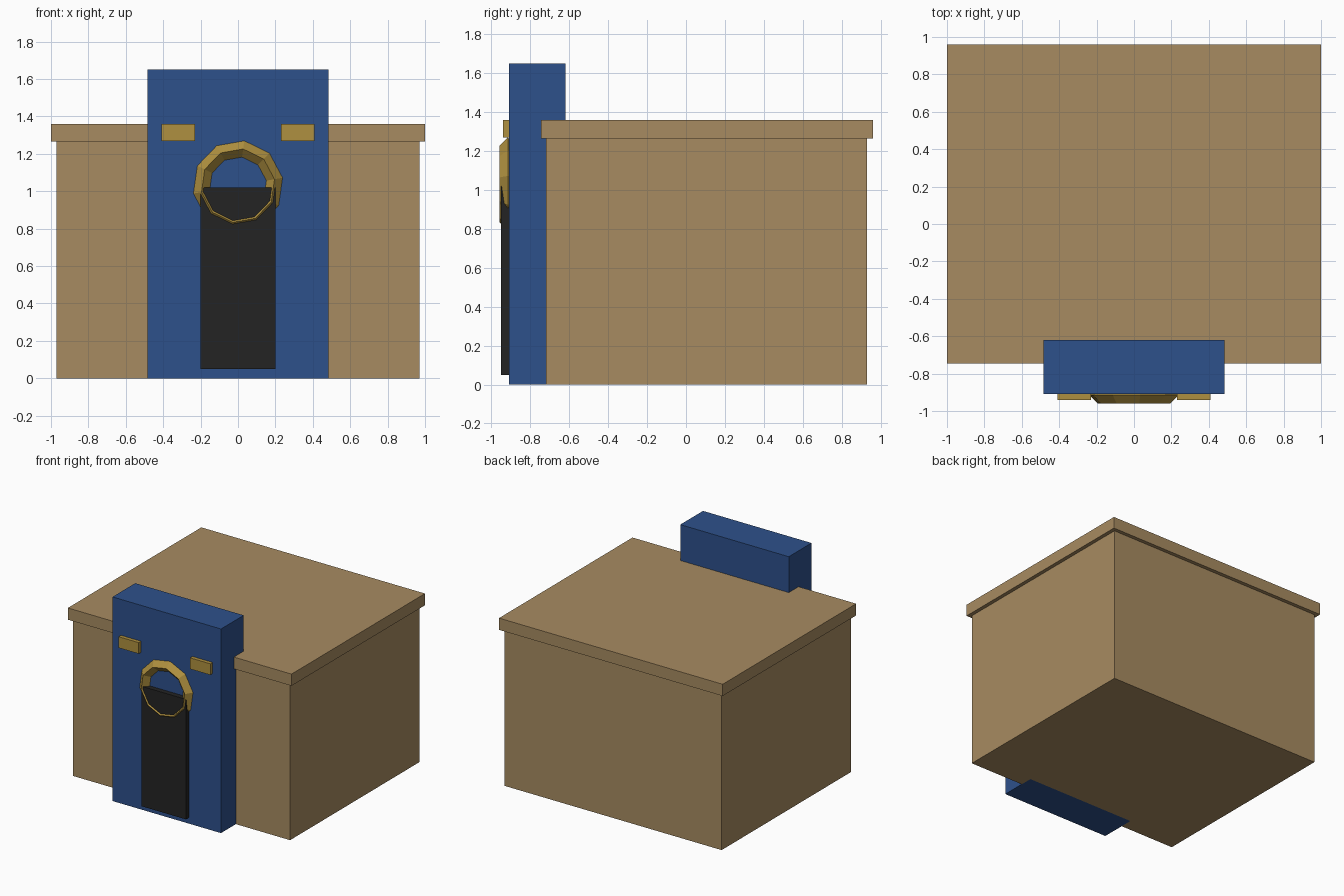
import bpy
from math import cos, sin, radians, tau

default = bpy.data.objects.get("Cube")
if default:
    bpy.data.objects.remove(default, do_unlink=True)


def material(name, rgb):
    mat = bpy.data.materials.new(name)
    mat.use_nodes = True
    color = (*rgb, 1)
    mat.diffuse_color = color
    bsdf = next(n for n in mat.node_tree.nodes if n.type == "BSDF_PRINCIPLED")
    bsdf.inputs["Base Color"].default_value = color
    return mat


tan = material("tan_wall", (0.39, 0.26, 0.12))
blue = material("blue_front", (0.027, 0.082, 0.26))
black = material("black_door", (0.017, 0.017, 0.017))
gold = material("gold_trim", (0.43, 0.28, 0.05))


def mesh_object(name, verts, faces, mat):
    mesh = bpy.data.meshes.new(name)
    mesh.from_pydata(verts, [], faces)
    mesh.materials.append(mat)
    obj = bpy.data.objects.new(name, mesh)
    bpy.context.collection.objects.link(obj)
    return obj


def box(name, xs, ys, zs, mat):
    verts = [(x, y, z) for x in xs for y in ys for z in zs]
    faces = [(0, 1, 3, 2), (4, 6, 7, 5), (0, 4, 5, 1),
             (2, 3, 7, 6), (0, 2, 6, 4), (1, 5, 7, 3)]
    return mesh_object(name, verts, faces, mat)


def ring(name, center, radius, thickness, segments, sides, start, mat):
    """Faceted ring standing upright, with its axis along y."""
    cx, cy, cz = center
    verts, faces = [], []
    for i in range(segments):
        a = radians(start) + tau * i / segments
        for j in range(sides):
            b = tau * j / sides
            r = radius + thickness * cos(b)
            verts.append((cx + r * cos(a), cy - thickness * sin(b), cz + r * sin(a)))
            i2, j2 = (i + 1) % segments, (j + 1) % sides
            faces.append((i * sides + j, i2 * sides + j,
                          i2 * sides + j2, i * sides + j2))
    return mesh_object(name, verts, faces, mat)


# Main building and overhanging roof slab
box("building_body", (-0.97, 0.97), (-0.72, 0.93), (0, 1.27), tan)
box("roof_slab", (-1, 1), (-0.745, 0.96), (1.265, 1.36), tan)

# Tall entrance block and its door
box("entrance_block", (-0.485, 0.485), (-0.91, -0.62), (0, 1.65), blue)
box("door", (-0.2, 0.2), (-0.95, -0.9), (0.05, 1.02), black)

# Ring over the door and a plaque on each side
ring("door_ring", (0, -0.915, 1.03), 0.198, 0.044, 10, 4, 10, gold)
for side, label in ((-1, "right"), (1, "left")):
    xs = sorted((side * 0.23, side * 0.41))
    box(label + "_plaque", xs, (-0.94, -0.9), (1.27, 1.36), gold)
